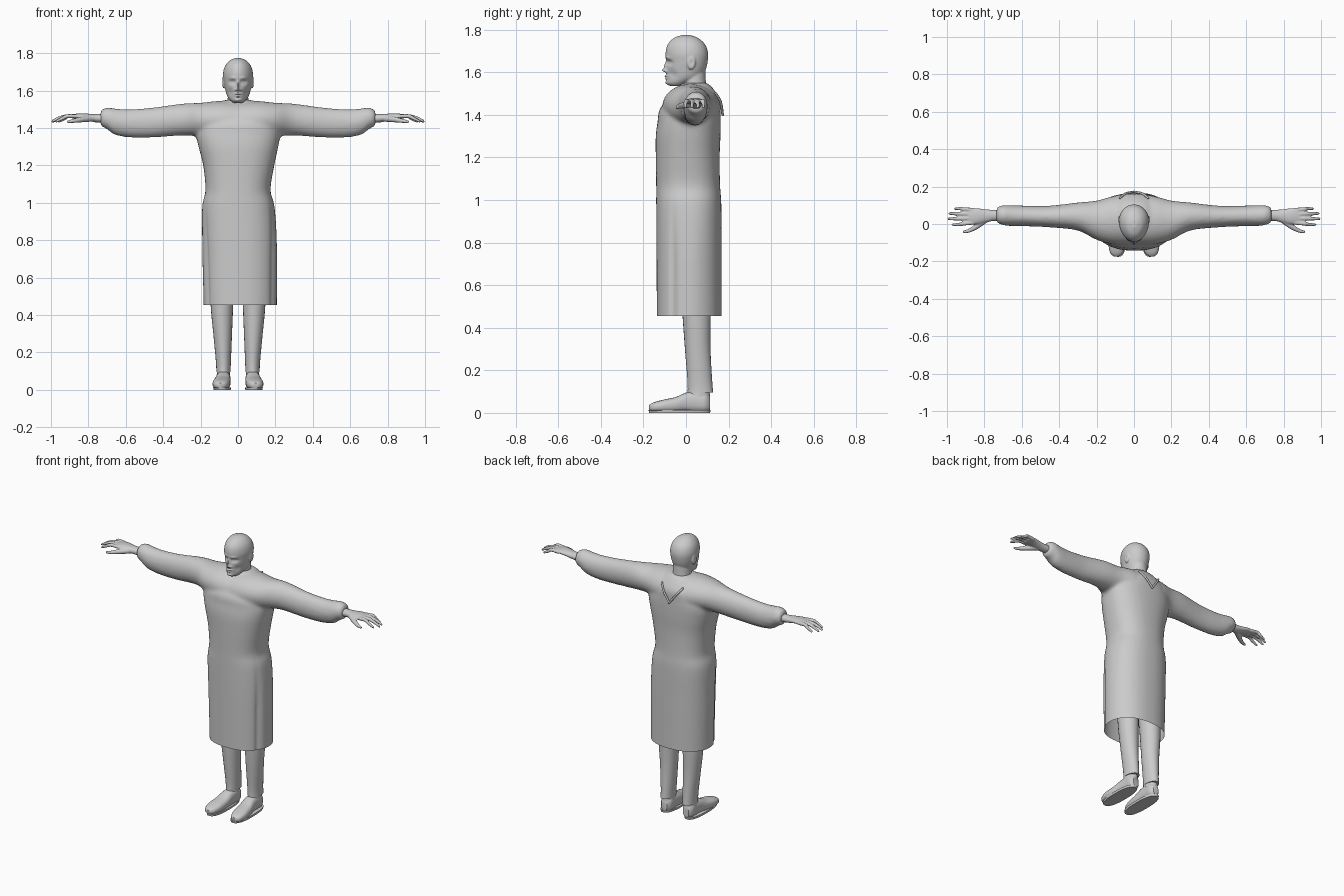
import bpy, bmesh
from math import sin, cos, pi, exp, copysign
from mathutils import Vector, Matrix

if "Cube" in bpy.data.objects:
    bpy.data.objects.remove(bpy.data.objects["Cube"])

grey = bpy.data.materials.new("plain grey")
grey.use_nodes = True
grey.diffuse_color = (0.6, 0.6, 0.6, 1)
grey.node_tree.nodes["Principled BSDF"].inputs["Base Color"].default_value = grey.diffuse_color


def finish(name, bm):
    bmesh.ops.recalc_face_normals(bm, faces=bm.faces)
    mesh = bpy.data.meshes.new(name)
    bm.to_mesh(mesh)
    bm.free()
    mesh.materials.append(grey)
    obj = bpy.data.objects.new(name, mesh)
    bpy.context.collection.objects.link(obj)
    bpy.ops.object.select_all(action='DESELECT')
    obj.select_set(True)
    bpy.context.view_layer.objects.active = obj
    bpy.ops.object.shade_smooth_by_angle(angle=0.8)
    return obj


def spline(rows, steps):
    """Smooth rows of numbers with a Catmull-Rom curve."""
    rows = [Vector(r) for r in rows]
    out = []
    for i in range(len(rows) - 1):
        p, a, b, q = rows[max(i - 1, 0)], rows[i], rows[i + 1], rows[min(i + 2, len(rows) - 1)]
        for k in range(steps):
            t = k / steps
            m, n = (b - p) / 2, (q - a) / 2
            out.append(a + m * t + (3 * (b - a) - 2 * m - n) * t**2 + (2 * (a - b) + m + n) * t**3)
    return out + [rows[-1]]


def loft(bm, axis, rows, sides=32, power=1.0, steps=4, egg=0.0):
    """Rows: place on the axis, two centre values, two radii."""
    order = {'x': (2, 0, 1), 'y': (0, 2, 1), 'z': (0, 1, 2)}[axis]
    rings = []
    for t, c, d, r, s in spline(rows, steps):
        ring = []
        for k in range(sides):
            u, v = cos(2 * pi * k / sides), sin(2 * pi * k / sides)
            p = (c + r * copysign(abs(u)**power, u) * (1 + egg * v),
                 d + s * copysign(abs(v)**power, v), t)
            ring.append(bm.verts.new([p[i] for i in order]))
        rings.append(ring)
    for a, b in zip(rings, rings[1:]):
        for k in range(sides):
            bm.faces.new((a[k], a[k - 1], b[k - 1], b[k]))
    bm.faces.new(rings[0])
    bm.faces.new(rings[-1])


def tube(bm, points, sides=10):
    """Rounded tube through points given as x, y, z, radius."""
    path = spline(points, 4)
    for a, b in zip(path, path[1:]):
        d = b.xyz - a.xyz
        m = Matrix.Translation((a.xyz + b.xyz) / 2) @ d.to_track_quat('Z', 'Y').to_matrix().to_4x4()
        bmesh.ops.create_cone(bm, cap_ends=True, segments=sides, radius1=a.w, radius2=b.w,
                              depth=d.length, matrix=m)
    for p in path:
        bmesh.ops.create_uvsphere(bm, u_segments=sides, v_segments=6, radius=p.w,
                                  matrix=Matrix.Translation(p.xyz))


def blob(bm, centre, size):
    m = Matrix.Translation(centre) @ Matrix.Diagonal((*size, 1))
    bmesh.ops.create_uvsphere(bm, u_segments=20, v_segments=12, radius=1, matrix=m)


def mirror(bm):
    copy = bmesh.ops.duplicate(bm, geom=bm.verts[:] + bm.edges[:] + bm.faces[:])["geom"]
    for v in copy:
        if isinstance(v, bmesh.types.BMVert):
            v.co.x *= -1


def fuse(name, bm, voxel, smooth):
    """Melt overlapping closed pieces into one skin, returned as a bmesh."""
    obj = finish(name, bm)
    mod = obj.modifiers.new("skin", 'REMESH')
    mod.mode, mod.voxel_size = 'VOXEL', voxel
    mod = obj.modifiers.new("soften", 'SMOOTH')
    mod.factor, mod.iterations = 0.5, smooth
    bpy.context.view_layer.update()
    mesh = obj.evaluated_get(bpy.context.evaluated_depsgraph_get()).to_mesh()
    out = bmesh.new()
    out.from_mesh(mesh)
    bpy.data.objects.remove(obj)
    return out


def push(bm, centre, size, move):
    """Sculpt a soft bump or hollow."""
    for v in bm.verts:
        d = [(a - b) / s for a, b, s in zip(v.co, centre, size)]
        v.co += Vector(move) * exp(-sum(e * e for e in d))


# Gown: sleeves run through the shoulders, then fuse with the body
bm = bmesh.new()
loft(bm, 'x', [(-.02, .02, 1.43, .13, .11), (.1, .02, 1.44, .13, .105), (.2, .02, 1.445, .105, .09),
               (.3, .04, 1.445, .075, .085), (.45, .04, 1.43, .058, .08), (.58, .043, 1.425, .055, .075),
               (.66, .045, 1.435, .056, .07), (.7, .047, 1.452, .053, .058), (.735, .048, 1.453, .042, .042)])
mirror(bm)
loft(bm, 'z', [(.38, .012, .015, .19, .152), (.46, .012, .015, .19, .152), (.8, .008, .014, .195, .153),
               (.98, .002, .013, .192, .153), (1.07, 0, .01, .174, .15), (1.2, .004, .008, .19, .15),
               (1.3, .002, .01, .213, .152), (1.37, 0, .015, .225, .148), (1.42, 0, .018, .21, .144),
               (1.47, 0, .035, .16, .125), (1.52, 0, .045, .11, .085), (1.55, 0, .04, .075, .06)],
     sides=48, power=.85)
gown = fuse("gown", bm, .011, 5)
for v in gown.verts:
    # soft hanging folds and a side seam
    fall = max(0, min(1, (1.05 - v.co.z) * 3))
    v.co.x += copysign(.006, v.co.x) * fall * exp(-((v.co.y - .03) / .06)**2)
    v.co.x -= copysign(.01, v.co.x) * fall * exp(-((v.co.y + .06) / .015)**2)
cut = bmesh.ops.bisect_plane(gown, geom=gown.verts[:] + gown.edges[:] + gown.faces[:],
                             plane_co=(0, 0, .455), plane_no=(0, 0, -1), clear_outer=True)
finish("gown", gown)

# Tied neck strings on the upper back
bm = bmesh.new()
for side in (-1, 1):
    tube(bm, [(side * .075, .14, 1.5, .006), (side * .045, .163, 1.46, .006), (0, .172, 1.4, .006)], 8)
finish("neck_strings", bm)

# Head, neck and ears
bm = bmesh.new()
loft(bm, 'z', [(1.535, 0, -.045, .026, .028), (1.55, 0, -.035, .043, .05), (1.575, 0, -.01, .059, .08),
               (1.61, 0, 0, .069, .092), (1.65, 0, .005, .077, .097), (1.69, 0, .004, .08, .1),
               (1.73, 0, .002, .07, .088), (1.76, 0, 0, .046, .058), (1.774, 0, 0, .016, .02)], egg=.1)
loft(bm, 'z', [(1.46, 0, .055, .066, .06), (1.54, 0, .04, .056, .055), (1.64, 0, .03, .054, .06)])
for side in (-1, 1):
    blob(bm, (side * .077, .025, 1.645), (.009, .02, .033))
head = fuse("head", bm, .0045, 4)
for side in (-1, 1):
    push(head, (side * .03, -.085, 1.645), (.018, .04, .011), (0, .013, 0))
    push(head, (side * .03, -.08, 1.644), (.01, .03, .006), (0, -.006, 0))
    push(head, (side * .03, -.09, 1.667), (.02, .04, .008), (0, -.005, 0))
    push(head, (side * .045, -.07, 1.59), (.018, .03, .02), (-side * .004, .004, 0))
    push(head, (side * .013, -.09, 1.604), (.007, .03, .007), (0, -.009, 0))
    push(head, (side * .088, .025, 1.645), (.006, .01, .016), (-side * .006, 0, 0))
push(head, (0, -.09, 1.632), (.008, .03, .02), (0, -.012, 0))
push(head, (0, -.095, 1.609), (.009, .03, .01), (0, -.018, 0))
push(head, (0, -.085, 1.582), (.02, .04, .005), (0, -.011, 0))
push(head, (0, -.085, 1.57), (.018, .04, .005), (0, -.01, 0))
push(head, (0, -.07, 1.55), (.022, .03, .012), (0, -.016, 0))
finish("head", head)

# Hands with four fingers and a thumb
bm = bmesh.new()
loft(bm, 'x', [(.68, .047, 1.452, .03, .025), (.75, .046, 1.452, .03, .023), (.79, .043, 1.456, .035, .02),
               (.84, .042, 1.463, .043, .016), (.885, .042, 1.462, .043, .012)], sides=20)
for y, tip, reach in ((.007, -.003, .978), (.031, .028, 1.0), (.053, .056, .995), (.076, .082, .965)):
    tube(bm, [(.86, y, 1.462, .011), (.91, (y + tip) / 2, 1.464, .011),
              (reach - .04, tip, 1.452, .0095), (reach - .008, tip, 1.436, .007)])
tube(bm, [(.79, .025, 1.45, .017), (.84, -.012, 1.445, .015), (.88, -.035, 1.438, .011),
          (.908, -.042, 1.434, .008)])
mirror(bm)
hands = fuse("hands", bm, .0045, 3)
finish("hands", hands)

# Trouser legs
bm = bmesh.new()
loft(bm, 'z', [(.095, .078, .068, .038, .06), (.15, .078, .065, .04, .058), (.3, .082, .055, .05, .06),
               (.45, .086, .05, .06, .066), (.7, .086, .04, .07, .075)], sides=24)
mirror(bm)
finish("trouser_legs", bm)

# Shoes: rounded uppers over flat soles
bm = bmesh.new()
loft(bm, 'y', [(-.173, .094, .024, .014, .012), (-.155, .093, .027, .034, .021), (-.11, .09, .032, .046, .029),
               (-.05, .085, .038, .045, .036), (.0, .08, .05, .04, .045), (.05, .078, .052, .038, .05),
               (.09, .078, .05, .036, .047), (.112, .078, .045, .02, .034)], sides=24, power=.8)
loft(bm, 'z', [(.075, .078, .06, .036, .053), (.11, .078, .06, .034, .05)], sides=24)
mirror(bm)
for v in bm.verts:
    v.co.z = max(v.co.z, .008)
finish("shoes", bm)

bm = bmesh.new()
loft(bm, 'z', [(0, .085, -.03, .046, .143), (.014, .085, -.03, .048, .146)], sides=32, power=.8, steps=1)
mirror(bm)
finish("shoe_soles", bm)
